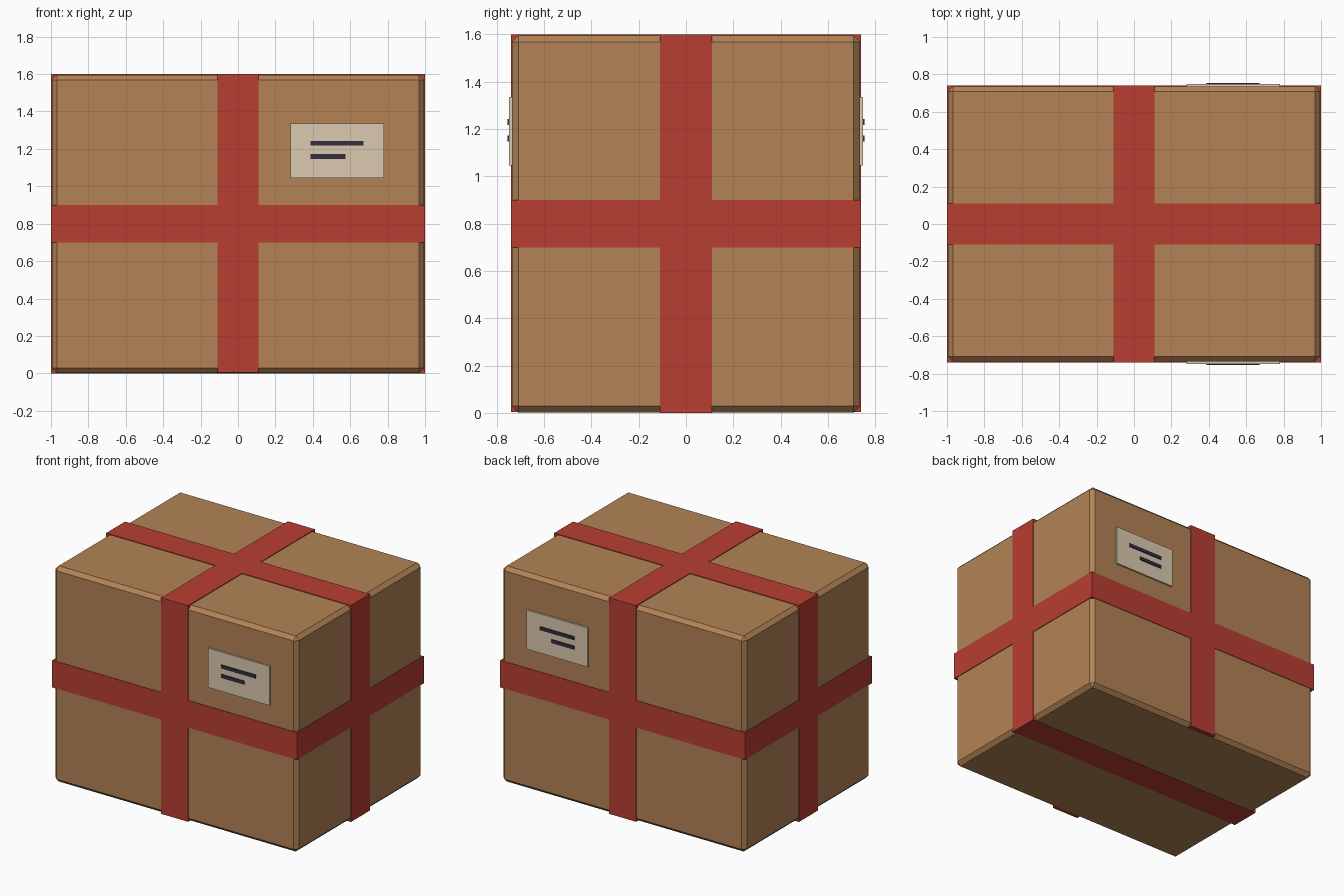
import bpy
import bmesh

if "Cube" in bpy.data.objects:
    bpy.data.objects.remove(bpy.data.objects["Cube"])


def material(name, rgb):
    """Flat colour given as sRGB 0-255, stored linear."""
    m = bpy.data.materials.new(name)
    lin = [((c / 255 + 0.055) / 1.055) ** 2.4 for c in rgb]
    m.diffuse_color = (*lin, 1.0)
    m.use_nodes = True
    m.node_tree.nodes["Principled BSDF"].inputs["Base Color"].default_value = m.diffuse_color
    return m


CARDBOARD = material("cardboard brown", (179, 131, 86))
TAPE = material("tape red", (184, 62, 50))
PAPER = material("label cream", (219, 202, 176))
INK = material("dark ink", (50, 45, 62))


def block(name, lo, hi, mat, chamfer=0.0):
    """Axis-aligned box between two corners, optionally chamfered."""
    bm = bmesh.new()
    bmesh.ops.create_cube(bm, size=1.0)
    for v in bm.verts:
        v.co = [(a + b) / 2 + c * (b - a) for a, b, c in zip(lo, hi, v.co)]
    if chamfer:
        bmesh.ops.bevel(bm, geom=bm.edges[:], offset=chamfer, segments=1,
                        profile=0.5, affect='EDGES')
    bmesh.ops.recalc_face_normals(bm, faces=bm.faces[:])
    me = bpy.data.meshes.new(name)
    bm.to_mesh(me)
    bm.free()
    me.materials.append(mat)
    ob = bpy.data.objects.new(name, me)
    bpy.context.collection.objects.link(ob)
    return ob


# Carton with chamfered edges
block("carton", (-0.995, -0.736, 0.002), (0.995, 0.736, 1.595), CARDBOARD, 0.027)

# Tape bands wrapped around the carton in three directions
block("band_lengthwise", (-1.0, -0.11, 0.0), (1.0, 0.11, 1.6), TAPE)
block("band_crosswise", (-0.11, -0.74, 0.004), (0.11, 0.74, 1.6), TAPE)
block("band_around", (-1.0, -0.74, 0.7), (1.0, 0.74, 0.9), TAPE)

# Paper label with two ink bars, mirrored on front and back
for side, s in (("front", -1), ("back", 1)):
    def plate(name, x0, x1, z0, z1, y0, y1, mat):
        ya, yb = sorted((s * y0, s * y1))
        block(f"{side}_{name}", (x0, ya, z0), (x1, yb, z1), mat)

    plate("label", 0.28, 0.78, 1.045, 1.335, 0.735, 0.748, PAPER)
    plate("label_bar_long", 0.387, 0.67, 1.217, 1.243, 0.747, 0.754, INK)
    plate("label_bar_short", 0.387, 0.575, 1.147, 1.173, 0.747, 0.754, INK)
